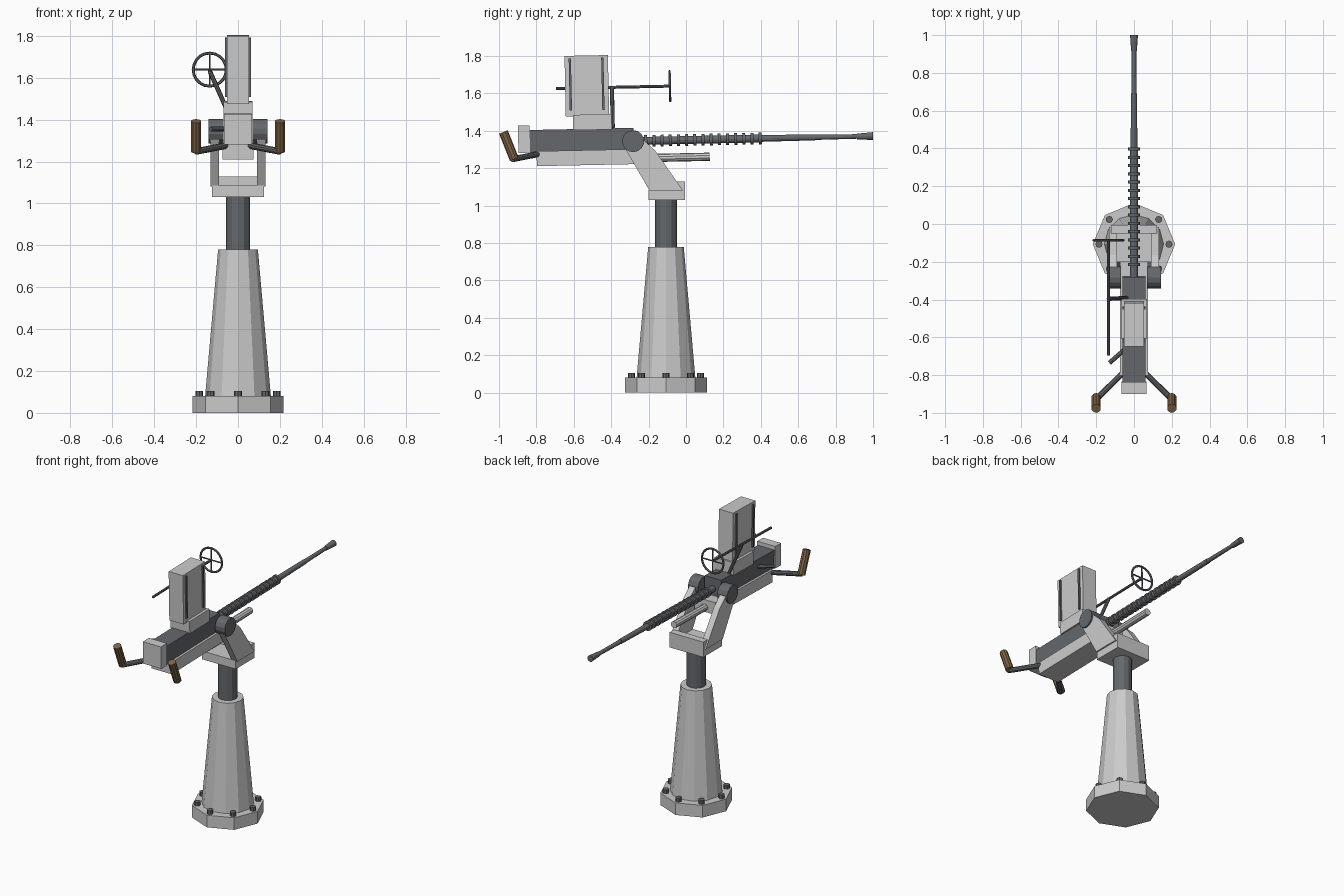
import bpy, bmesh, math
from mathutils import Vector, Matrix

if "Cube" in bpy.data.objects:
    bpy.data.objects.remove(bpy.data.objects["Cube"])

CY = -0.107                              # pedestal axis
PIVOT = Vector((0, -0.283, 1.345))       # elevation pivot
TILT = (Matrix.Translation(PIVOT) @ Matrix.Rotation(math.radians(1.2), 4, 'X')
        @ Matrix.Translation(-PIVOT))


def material(name, rgb):
    m = bpy.data.materials.new(name)
    m.diffuse_color = (*rgb, 1)
    m.use_nodes = True
    m.node_tree.nodes["Principled BSDF"].inputs["Base Color"].default_value = m.diffuse_color
    return m


STEEL = material("dark_steel", (0.13, 0.14, 0.15))
WOOD = material("wood", (0.22, 0.13, 0.06))


def finish(bm, name, mat=None, tilt=False):
    if tilt:
        bm.transform(TILT)
    bmesh.ops.recalc_face_normals(bm, faces=bm.faces)
    me = bpy.data.meshes.new(name)
    bm.to_mesh(me)
    bm.free()
    ob = bpy.data.objects.new(name, me)
    bpy.context.collection.objects.link(ob)
    if mat:
        me.materials.append(mat)
    return ob


def add_box(bm, x, y, z):
    size = [b - a for a, b in (x, y, z)]
    mid = [(a + b) / 2 for a, b in (x, y, z)]
    bmesh.ops.create_cube(bm, size=1, matrix=Matrix.Translation(mid) @ Matrix.Diagonal((*size, 1)))


def box(name, x, y, z, mat=None, tilt=True):
    bm = bmesh.new()
    add_box(bm, x, y, z)
    return finish(bm, name, mat, tilt)


def add_rod(bm, a, b, r1, r2=None, n=10):
    a, b = Vector(a), Vector(b)
    d = b - a
    rot = d.to_track_quat('Z', 'Y').to_matrix().to_4x4()
    bmesh.ops.create_cone(bm, cap_ends=True, segments=n, radius1=r1, radius2=r1 if r2 is None else r2,
                          depth=d.length, matrix=Matrix.Translation((a + b) / 2) @ rot)


def rod(name, a, b, r1, r2=None, n=10, mat=None, tilt=True):
    bm = bmesh.new()
    add_rod(bm, a, b, r1, r2, n)
    return finish(bm, name, mat, tilt)


def side_profile(name, pts, x0, x1):
    bm = bmesh.new()
    f = bm.faces.new([bm.verts.new((x0, y, z)) for y, z in pts])
    ext = bmesh.ops.extrude_face_region(bm, geom=[f])
    bmesh.ops.translate(bm, vec=(x1 - x0, 0, 0),
                        verts=[v for v in ext['geom'] if isinstance(v, bmesh.types.BMVert)])
    return finish(bm, name)


# pedestal
rod("base_plate", (0, CY, 0), (0, CY, 0.08), 0.218, n=8, tilt=False)
rod("column", (0, CY, 0.08), (0, CY, 0.78), 0.157, 0.095, 12, tilt=False)
rod("column_post", (0, CY, 0.77), (0, CY, 1.04), 0.058, n=12, mat=STEEL, tilt=False)
bm = bmesh.new()
for i in range(8):
    a = i * math.pi / 4
    x, y = 0.185 * math.cos(a), CY + 0.185 * math.sin(a)
    add_rod(bm, (x, y, 0.075), (x, y, 0.105), 0.019, n=8)
finish(bm, "base_bolts", STEEL)

# yoke
side_profile("yoke_base", [(-0.2, 1.03), (-0.005, 1.03), (-0.005, 1.13), (-0.052, 1.13),
                           (-0.052, 1.085), (-0.2, 1.085)], -0.123, 0.123)
for s, side in ((-1, "left"), (1, "right")):
    side_profile(f"yoke_arm_{side}", [(-0.195, 1.08), (-0.325, 1.305), (-0.27, 1.39), (-0.165, 1.295),
                                      (-0.015, 1.08)], s * 0.09, s * 0.132)
    rod(f"pivot_{side}", (s * 0.07, PIVOT.y, PIVOT.z), (s * 0.142, PIVOT.y, PIVOT.z), 0.059,
        n=14, mat=STEEL, tilt=False)
    # rear handles
    rod(f"handle_bar_{side}", (s * 0.05, -0.78, 1.288), (s * 0.2, -0.93, 1.262), 0.016, mat=STEEL)
    rod(f"grip_{side}", (s * 0.2, -0.92, 1.262), (s * 0.2, -0.975, 1.408), 0.025, mat=WOOD)

# receiver
box("receiver", (-0.06, 0.06), (-0.84, -0.28), (1.295, 1.416), STEEL)
box("receiver_cradle", (-0.075, 0.075), (-0.8, -0.2), (1.222, 1.302))
box("back_plate", (-0.066, 0.066), (-0.897, -0.835), (1.295, 1.441))
rod("cocking_lever", (-0.05, -0.665, 1.365), (-0.13, -0.735, 1.365), 0.012, n=8, mat=STEEL)

# magazine
box("magazine_well", (-0.07, 0.07), (-0.602, -0.395), (1.41, 1.492))
box("magazine", (-0.052, 0.052), (-0.64, -0.408), (1.483, 1.808))
bm = bmesh.new()
for s in (-1, 1):
    for y in (-0.612, -0.438):
        add_box(bm, sorted((s * 0.048, s * 0.061)), (y - 0.006, y + 0.006), (1.515, 1.795))
finish(bm, "magazine_ribs", STEEL, True)

# barrel
Z = 1.345
rod("barrel_sleeve", (0, -0.29, Z), (0, 0.4, Z), 0.021, n=12, mat=STEEL)
rod("barrel_middle", (0, 0.39, Z), (0, 0.69, Z), 0.018, 0.016, 12, STEEL)
rod("barrel_front", (0, 0.68, Z), (0, 0.93, Z), 0.014, 0.012, 12, STEEL)
rod("flash_hider", (0, 0.915, Z), (0, 1.0, Z), 0.015, 0.021, 12, STEEL)
bm = bmesh.new()
for i in range(15):
    y = -0.215 + i * 0.0437
    add_rod(bm, (0, y - 0.008, Z), (0, y + 0.008, Z), 0.031, n=12)
finish(bm, "recoil_spring_rings", STEEL, True)
rod("recoil_cylinder", (0, -0.25, 1.253), (0, 0.125, 1.253), 0.022, n=10)

# ring sight
SX, SY, SZ = -0.135, -0.08, 1.635
rod("sight_post", (-0.04, -0.39, 1.42), (SX, -0.39, SZ), 0.011, n=8, mat=STEEL)
rod("sight_bar", (SX, -0.69, SZ), (SX, SY, SZ), 0.008, n=8, mat=STEEL)
bpy.ops.mesh.primitive_torus_add(major_segments=20, minor_segments=6, major_radius=0.079, minor_radius=0.007,
                                 location=(SX, SY, SZ), rotation=(math.pi / 2, 0, 0))
ring = bpy.context.object
ring.name = "sight_ring"
ring.matrix_world = TILT @ Matrix.Translation((SX, SY, SZ)) @ Matrix.Rotation(math.pi / 2, 4, 'X')
ring.data.materials.append(STEEL)
bm = bmesh.new()
add_rod(bm, (SX - 0.079, SY, SZ), (SX + 0.079, SY, SZ), 0.005, n=6)
add_rod(bm, (SX, SY, SZ - 0.079), (SX, SY, SZ + 0.079), 0.005, n=6)
finish(bm, "sight_crosshair", STEEL, True)
